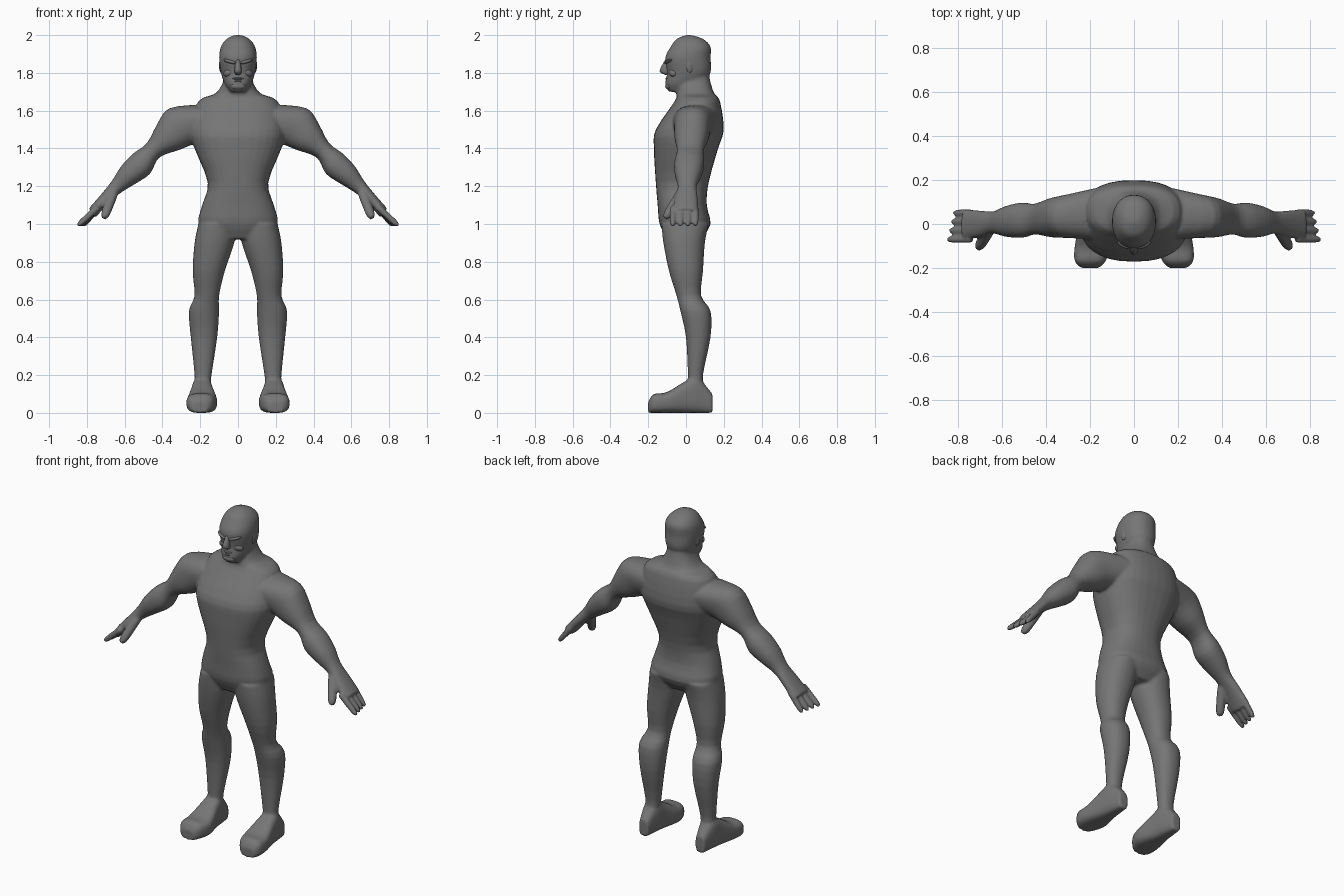
import bpy, bmesh, math
from mathutils import Vector

default_cube = bpy.data.objects.get("Cube")
if default_cube:
    bpy.data.objects.remove(default_cube)

colour = (.18, .18, .18, 1)
grey = bpy.data.materials.new("plain grey")
grey.use_nodes = True
grey.diffuse_color = colour
shader = next(node for node in grey.node_tree.nodes if node.type == 'BSDF_PRINCIPLED')
shader.inputs["Base Color"].default_value = colour


def rounded(value, squareness):
    return math.copysign(abs(value) ** (2 / squareness), value)


def catmull(before, start, end, after, t):
    """Point on a smooth curve between start and end."""
    pull, push = (end - before) / 2, (after - start) / 2
    gap = end - start
    return start + t * (pull + t * (3 * gap - 2 * pull - push + t * (pull + push - 2 * gap)))


def smoothed(rings, steps=3):
    """Add curved in-between rings."""
    padded = [rings[0], *rings, rings[-1]]
    result = []
    for group in zip(padded, padded[1:], padded[2:], padded[3:]):
        for step in range(steps):
            result.append(tuple(catmull(*parts, step / steps) for parts in zip(*group)))
    return result + [rings[-1]]


def loft(bm, rings, side=1, squareness=2.2, segments=32):
    """Skin rings of (centre, half axis, half axis), mirrored where side is -1."""
    mirror = Vector((side, 1, 1))
    loops = []
    for centre, across, along in smoothed(rings):
        loop = []
        for i in range(segments):
            angle = math.tau * i / segments
            point = (centre + across * rounded(math.cos(angle), squareness)
                     + along * rounded(math.sin(angle), squareness))
            loop.append(bm.verts.new(point * mirror))
        loops.append(loop)
    for lower, upper in zip(loops, loops[1:]):
        for i in range(segments):
            bm.faces.new((lower[i - 1], lower[i], upper[i], upper[i - 1]))
    bm.faces.new(loops[0])
    bm.faces.new(loops[-1])


def level(z, left, right, front, back):
    """Horizontal ring from its extents."""
    return (Vector((left + right, front + back, 2 * z)) / 2,
            Vector((right - left, 0, 0)) / 2, Vector((0, back - front, 0)) / 2)


def upright(y, left, right, top):
    """Ring standing on the ground and facing forward."""
    return (Vector((left + right, 2 * y, top)) / 2,
            Vector((right - left, 0, 0)) / 2, Vector((0, 0, top)) / 2)


def centred(sections):
    return [level(z, -half, half, front, back) for z, half, front, back in sections]


def digit(base, tip, thickness):
    """Tapered rings for a finger or thumb."""
    direction = (tip - base).normalized()
    across = direction.cross(Vector((0, 1, 0))).normalized()
    along = direction.cross(across)
    rings = []
    for place, size in ((0, 1), (.5, 1), (.85, .9), (1, .5)):
        radius = thickness * size
        rings.append((base.lerp(tip, place), across * radius, along * radius))
    return rings


def finish(bm, name):
    bmesh.ops.recalc_face_normals(bm, faces=bm.faces[:])
    for face in bm.faces:
        face.smooth = True
    mesh = bpy.data.meshes.new(name)
    bm.to_mesh(mesh)
    bm.free()
    mesh.materials.append(grey)
    result = bpy.data.objects.new(name, mesh)
    bpy.context.scene.collection.objects.link(result)
    return result


# Torso and neck: height, half width, front, back
torso = centred([(.92, .14, -.1, .08), (1, .21, -.14, .13), (1.1, .19, -.15, .11),
                 (1.22, .16, -.16, .12), (1.4, .23, -.17, .17), (1.5, .25, -.16, .2),
                 (1.65, .21, -.06, .18), (1.69, .12, -.05, .15), (1.75, .08, -.05, .13),
                 (1.8, .07, -.04, .12)])

# Head: height, half width, front, back
skull = centred([(1.7, .04, -.09, 0), (1.74, .07, -.11, .08), (1.8, .09, -.1, .13),
                 (1.88, .1, -.11, .13), (1.94, .09, -.08, .13), (1.98, .06, -.05, .09),
                 (2, .02, 0, .03)])

# Leg: height, inner, outer, front, back
leg = [level(*section) for section in (
    (1, .01, .21, -.13, .12), (.9, .02, .23, -.12, .1), (.75, .07, .24, -.09, .09),
    (.62, .1, .23, -.05, .08), (.54, .1, .26, -.03, .13), (.4, .11, .25, 0, .13),
    (.2, .14, .23, .01, .09), (.1, .15, .23, .01, .1))]

# Foot from heel to toe: y, inner, outer, top
foot = [upright(*section) for section in (
    (.14, .16, .22, .1), (.06, .14, .24, .19), (0, .13, .25, .17),
    (-.1, .11, .27, .11), (-.17, .13, .27, .1), (-.2, .16, .24, .06))]

# Arm and palm: x, z, half height, half depth; drifting forward to the hand
slope = Vector((.65, 0, .76))
arm = [(Vector((x, .06 - x / 12, z)), slope * height, Vector((0, depth, 0)))
       for x, z, height, depth in (
           (.15, 1.54, .12, .12), (.29, 1.52, .12, .1), (.37, 1.46, .09, .09),
           (.45, 1.39, .05, .07), (.51, 1.32, .07, .08), (.58, 1.26, .06, .07),
           (.64, 1.2, .04, .05), (.7, 1.14, .03, .06), (.77, 1.06, .03, .07))]

bm = bmesh.new()
loft(bm, torso, squareness=2.4)
loft(bm, skull)
for side in (-1, 1):
    loft(bm, leg, side)
    loft(bm, foot, side, squareness=3)
    loft(bm, arm, side)
    for finger in range(4):
        y = finger * .04 - .07
        base, tip = Vector((.74, y, 1.09)), Vector((.85 - finger * .01, y, .99))
        loft(bm, digit(base, tip, .017), side, segments=12)
    loft(bm, digit(Vector((.66, -.03, 1.16)), Vector((.71, -.11, 1.03)), .025), side)

# Fuse the overlapping forms into one skin
body = finish(bm, "body")
fuse = body.modifiers.new("fuse", 'REMESH')
fuse.mode = 'VOXEL'
fuse.voxel_size = .008
fuse.use_smooth_shade = True
soften = body.modifiers.new("soften", 'SMOOTH')
soften.iterations = 5


def blob(name, location, size, tilt=0, turn=0):
    bm = bmesh.new()
    bmesh.ops.create_uvsphere(bm, u_segments=16, v_segments=10, radius=1)
    part = finish(bm, name)
    part.location, part.scale, part.rotation_euler = location, size, (0, tilt, turn)


# Brows, eyes, cheeks and ears
for side, label in ((1, "left"), (-1, "right")):
    blob(label + "_brow", (side * .04, -.09, 1.86), (.04, .02, .01), side * -.25, side * .4)
    blob(label + "_eye", (side * .04, -.08, 1.84), (.02, .015, .01))
    blob(label + "_cheek", (side * .05, -.07, 1.8), (.03, .02, .02), side * .3, side * .5)
    blob(label + "_ear", (side * .09, .02, 1.84), (.01, .02, .04), 0, side * .2)

# Nose
bm = bmesh.new()
loft(bm, centred([(1.79, .01, -.11, -.08), (1.81, .02, -.14, -.08), (1.87, .01, -.11, -.08)]),
     segments=12)
finish(bm, "nose")

# Mouth and chin
blob("upper_lip", (0, -.1, 1.77), (.03, .01, .006))
blob("lower_lip", (0, -.1, 1.755), (.025, .01, .006))
blob("chin", (0, -.09, 1.73), (.04, .02, .02))
